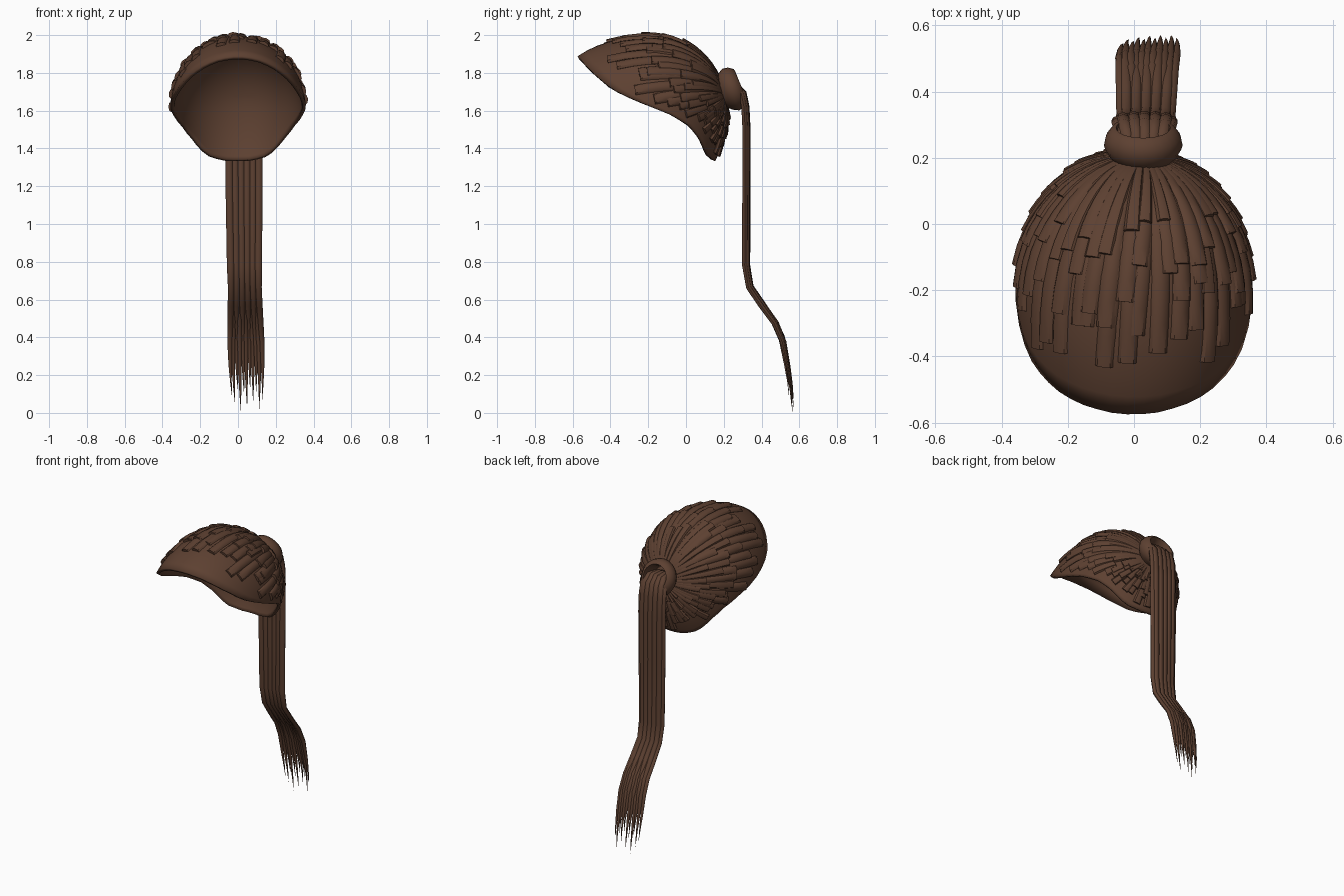
import bpy, bmesh, math, random
from mathutils import Vector, Matrix

if "Cube" in bpy.data.objects:
    bpy.data.objects.remove(bpy.data.objects["Cube"])

random.seed(4)
brown = bpy.data.materials.new("dark brown hair")
brown.diffuse_color = (0.11, 0.052, 0.031, 1)
brown.use_nodes = True
brown.node_tree.nodes["Principled BSDF"].inputs["Base Color"].default_value = brown.diffuse_color


def lerp(table, t):
    """Piecewise linear lookup in a list of (key, value)."""
    for (a, va), (b, vb) in zip(table, table[1:]):
        if t <= b:
            return va + (vb - va) * max(0, (t - a) / (b - a))
    return table[-1][1]


def finish(name, bm, angle=40):
    me = bpy.data.meshes.new(name)
    bm.to_mesh(me)
    bm.free()
    me.materials.append(brown)
    ob = bpy.data.objects.new(name, me)
    bpy.context.collection.objects.link(ob)
    bpy.ops.object.select_all(action='DESELECT')
    bpy.context.view_layer.objects.active = ob
    ob.select_set(True)
    bpy.ops.object.shade_smooth_by_angle(angle=math.radians(angle))
    return ob


def tube(bm, pts, ups, widths, heights, sides=8):
    """Sweep an elliptical section along pts, with closed ends."""
    rings = []
    for i, p in enumerate(pts):
        tan = (pts[min(i + 1, len(pts) - 1)] - pts[max(i - 1, 0)]).normalized()
        side = tan.cross(ups[i]).normalized()
        up = side.cross(tan)
        ring = []
        for k in range(sides):
            a = 2 * math.pi * k / sides
            ring.append(bm.verts.new(p + side * math.cos(a) * widths[i]
                                     + up * math.sin(a) * heights[i]))
        rings.append(ring)
    faces = []
    for r, s in zip(rings, rings[1:]):
        for k in range(sides):
            n = (k + 1) % sides
            faces.append(bm.faces.new((r[k], r[n], s[n], s[k])))
    faces.append(bm.faces.new(rings[0][::-1]))
    faces.append(bm.faces.new(rings[-1]))
    bmesh.ops.recalc_face_normals(bm, faces=faces)


# Head shape: uneven ellipsoid, with meridians running out from the tie
C = Vector((0, -0.2, 1.6))
POLE = Vector((0.03, 0.4, 0.08)).normalized()
E1 = Vector((1, 0, 0)).cross(POLE).normalized()
E2 = POLE.cross(E1)
RIM = [(-0.75, 2.15), (-0.57, 1.885), (-0.5, 1.81), (-0.4, 1.72), (-0.28, 1.66),
       (-0.07, 1.575), (0.02, 1.52), (0.08, 1.45), (0.12, 1.36), (0.15, 1.335), (0.3, 1.335)]


def head(theta, phi):
    d = POLE * math.cos(theta) + (E1 * math.cos(phi) + E2 * math.sin(phi)) * math.sin(theta)
    ry = 0.41 if d.y > 0 else 0.55
    rz = 0.395 if d.z > 0 else 0.54
    return C + d / Vector((d.x / 0.36, d.y / ry, d.z / rz)).length


def rim_theta(phi):
    t = 0.3
    while t < 2.6:
        p = head(t, phi)
        if p.z < lerp(RIM, p.y):
            break
        t += 0.005
    return t


# Cap shell, open at the face
bm = bmesh.new()
N, M = 48, 18
centre = bm.verts.new(head(0, 0))
cols = []
for i in range(N):
    phi = 2 * math.pi * i / N
    end = rim_theta(phi)
    cols.append([bm.verts.new(head(end * j / M, phi)) for j in range(1, M + 1)])
for i in range(N):
    a, b = cols[i], cols[(i + 1) % N]
    bm.faces.new((centre, a[0], b[0]))
    for j in range(M - 1):
        bm.faces.new((a[j], a[j + 1], b[j + 1], b[j]))
bm.normal_update()
if sum(f.normal.dot(f.calc_center_median() - C) for f in bm.faces) < 0:
    bmesh.ops.reverse_faces(bm, faces=bm.faces[:])
cap = finish("hair_cap", bm)
mod = cap.modifiers.new("thickness", 'SOLIDIFY')
mod.thickness = 0.02
mod.offset = -1

# Blunt strands combed back into the tie, in three overlapping layers
bm = bmesh.new()
COUNT = 44
for lo, hi, lift in ((0.73, 0.92, 0.0), (0.52, 0.74, 0.007), (0.34, 0.54, 0.013)):
    for i in range(COUNT):
        phi = 2 * math.pi * (i + random.uniform(0.2, 0.8)) / COUNT
        end = rim_theta(phi) * random.uniform(lo, hi)
        pts, ups, ws, hs = [], [], [], []
        wide = random.uniform(0.9, 1.25)
        sway = random.uniform(-0.04, 0.04)
        for j in range(9):
            f = j / 8
            th = 0.15 + (end - 0.15) * f
            p = head(th, phi + sway * f)
            up = (p - C).normalized()
            pts.append(p + up * lift * (0.4 + 0.6 * f))
            ups.append(up)
            ws.append(min(0.028, 0.006 + 0.024 * math.sin(min(th, 1.57)) * wide))
            hs.append(0.008 + 0.008 * f)
        tube(bm, pts, ups, ws, hs)
finish("combed_strands", bm)

# Hair tie: tilted barrel ring
bm = bmesh.new()
profile = [(-0.055, 0.08), (-0.03, 0.103), (0, 0.119), (0.03, 0.113), (0.055, 0.095),
           (0.058, 0.082), (0.03, 0.074), (-0.04, 0.07)]
S = 24
tilt = Matrix.Translation((0.028, 0.237, 1.712)) @ Matrix.Rotation(math.radians(22), 4, 'X')
rings = [[bm.verts.new(tilt @ Vector((r * math.cos(2 * math.pi * k / S), a,
                                      r * math.sin(2 * math.pi * k / S))))
          for k in range(S)] for a, r in profile]
for i, r in enumerate(rings):
    s = rings[(i + 1) % len(rings)]
    for k in range(S):
        n = (k + 1) % S
        bm.faces.new((r[k], r[n], s[n], s[k]))
bmesh.ops.recalc_face_normals(bm, faces=bm.faces[:])
finish("hair_tie", bm, 50)

# Ponytail: flat bundle of pointed locks following one path (y, z, half width)
PATH = [(0.2, 1.72, 0.05), (0.265, 1.725, 0.065), (0.297, 1.69, 0.076), (0.311, 1.62, 0.08),
        (0.317, 1.5, 0.08), (0.316, 1.2, 0.078), (0.315, 0.78, 0.073), (0.335, 0.665, 0.073),
        (0.4, 0.57, 0.076), (0.47, 0.46, 0.08), (0.51, 0.35, 0.085), (0.535, 0.2, 0.086),
        (0.55, 0.09, 0.084), (0.557, 0.0, 0.08)]
bm = bmesh.new()
LOCKS = 11
for i in range(LOCKS):
    u = -1 + 2 * i / (LOCKS - 1)
    cut = (0.09, 0.05, 0.12, 0.0, 0.1, 0.03, 0.13, 0.06, 0.11, 0.02, 0.07)[i]
    depth = 0.007 * (1 - u * u) + (0.004 if i % 2 else -0.004)
    pts, ups, ws, hs = [], [], [], []
    for j, (y, z, half) in enumerate(PATH):
        drop = max(0, (0.57 - z) / 0.57)
        a, b = PATH[max(j - 1, 0)], PATH[min(j + 1, len(PATH) - 1)]
        up = Vector((0, a[1] - b[1], b[0] - a[0])).normalized()
        x = 0.032 + 0.016 * max(0, (0.9 - z) / 0.9) + u * half
        pts.append(Vector((x, y + 0.008 * u * drop, z + cut * drop)) + up * depth)
        ups.append(up)
        taper = max(0.03, 1 - drop ** 1.8)
        ws.append((0.02 if z > 0.7 else 0.0165) * taper)
        hs.append((0.014 if z > 0.7 else 0.013) * taper)
    tube(bm, pts, ups, ws, hs)
finish("ponytail", bm, 50)
